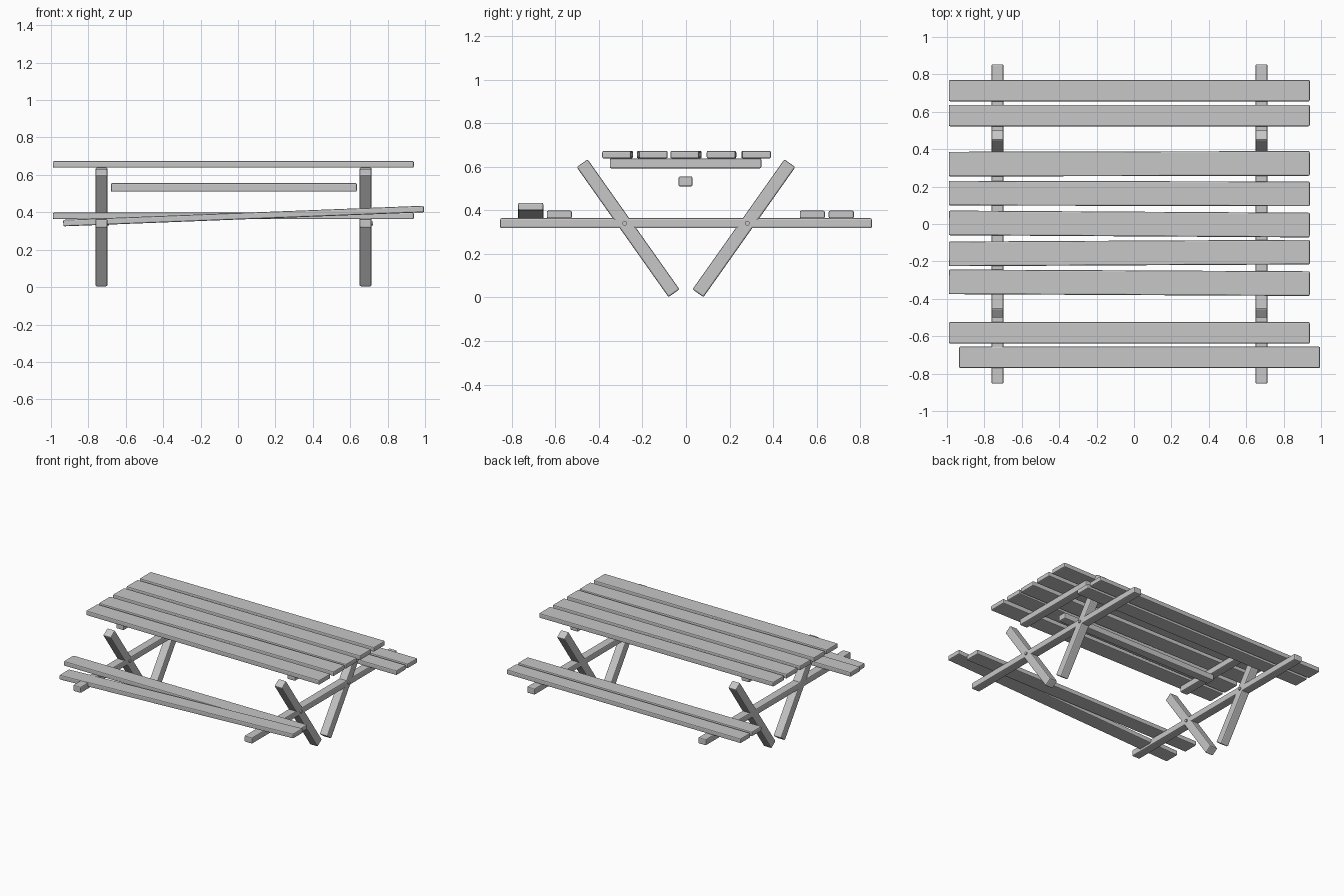
import bpy
import math

cube = bpy.data.objects.get("Cube")
if cube:
    bpy.data.objects.remove(cube, do_unlink=True)

# Single weathered grey finish
grey = bpy.data.materials.new("weathered_grey")
grey.use_nodes = True
colour = (0.57, 0.57, 0.57, 1)
grey.diffuse_color = colour
grey.node_tree.nodes["Principled BSDF"].inputs["Base Color"].default_value = colour


def beam(name, size, loc, rot=(0, 0, 0), bevel=0.007):
    """Rectangular timber with softened edges."""
    bpy.ops.mesh.primitive_cube_add(size=1, location=loc, rotation=rot)
    ob = bpy.context.object
    ob.name = name
    ob.scale = size
    bpy.ops.object.transform_apply(location=False, rotation=False, scale=True)
    ob.data.materials.append(grey)
    mod = ob.modifiers.new("soft_edges", "BEVEL")
    mod.width = bevel
    mod.segments = 2
    return ob


LENGTH, THICK = 1.93, 0.035

# Table top: (y, slight twist) for each board
for i, (y, twist) in enumerate([(-0.314, -0.005), (-0.155, 0.005), (0.0, -0.006),
                                (0.163, -0.002), (0.322, 0.002)]):
    beam(f"table_plank_{i + 1}", (LENGTH, 0.132, THICK), (-0.025, y, 0.656), (0, 0, twist))

# Bench seats: three level boards and one loose, tilted board
for name, y in [("front_seat_inner", -0.582), ("back_seat_inner", 0.58), ("back_seat_outer", 0.713)]:
    beam(name, (LENGTH, 0.115, THICK), (-0.025, y, 0.381))
beam("front_seat_outer_loose", (LENGTH, 0.115, THICK), (0.03, -0.713, 0.38), (0, -0.039, 0))

# Centre stretcher
beam("stretcher", (1.315, 0.064, 0.046), (-0.022, -0.002, 0.533))

# End frames
LEAN = math.atan2(0.422, 0.597)
for side, x in [("right", -0.73), ("left", 0.682)]:
    beam(f"{side}_seat_rail", (0.064, 1.708, 0.046), (x, 0, 0.341))
    beam(f"{side}_top_batten", (0.064, 0.696, 0.046), (x, -0.002, 0.616))
    for end, s in [("front", -1), ("back", 1)]:
        beam(f"{side}_{end}_leg", (0.064, 0.062, 0.731), (x, s * 0.266, 0.318), (-s * LEAN, 0, 0))
        # Bolt head at the crossing
        bpy.ops.mesh.primitive_cylinder_add(vertices=16, radius=0.011, depth=0.02,
                                            location=(x + 0.03, s * 0.281, 0.341),
                                            rotation=(0, math.pi / 2, 0))
        bolt = bpy.context.object
        bolt.name = f"{side}_{end}_bolt"
        bolt.data.materials.append(grey)
        bpy.ops.object.shade_smooth_by_angle()
